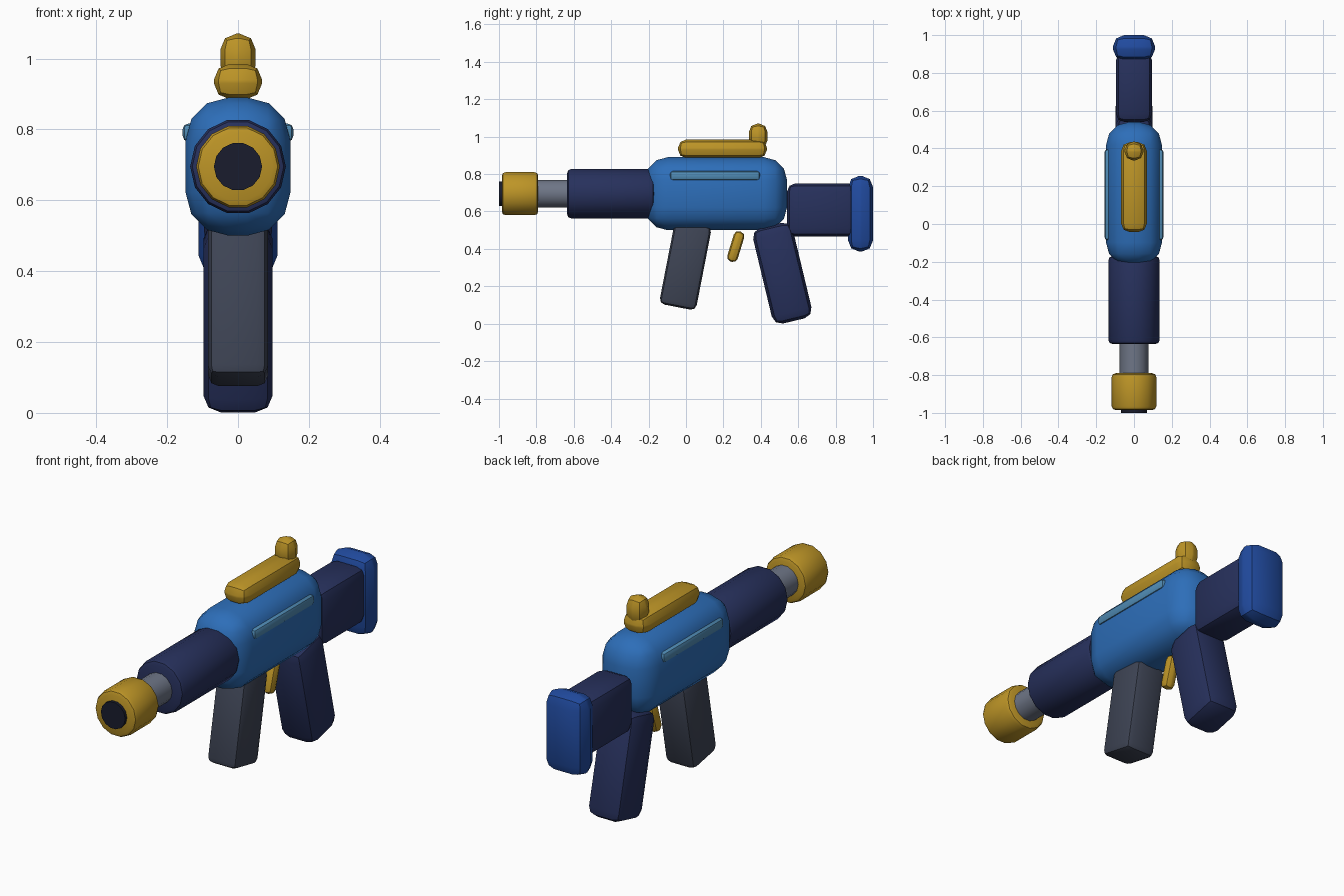
import bpy
from math import radians, pi

if "Cube" in bpy.data.objects:
    bpy.data.objects.remove(bpy.data.objects["Cube"])


def material(name, rgb):
    m = bpy.data.materials.new(name)
    m.diffuse_color = (*rgb, 1)
    m.use_nodes = True
    m.node_tree.nodes["Principled BSDF"].inputs["Base Color"].default_value = m.diffuse_color
    return m


BLUE = material("blue", (0.026, 0.156, 0.485))
DEEP_BLUE = material("deep_blue", (0.015, 0.07, 0.35))
NAVY = material("navy", (0.02, 0.03, 0.107))
GOLD = material("gold", (0.51, 0.30, 0.02))
PALE_BLUE = material("pale_blue", (0.08, 0.26, 0.46))
STEEL = material("steel", (0.156, 0.18, 0.24))
SLATE = material("slate", (0.048, 0.058, 0.09))
BLACK = material("black", (0.01, 0.012, 0.026))


def finish(name, mat, bevel, segments):
    ob = bpy.context.object
    ob.name = name
    ob.data.materials.append(mat)
    if bevel:
        mod = ob.modifiers.new("bevel", 'BEVEL')
        mod.width, mod.segments = bevel, segments
        mod.limit_method = 'ANGLE'
        mod.angle_limit = radians(40)
        bpy.ops.object.modifier_apply(modifier=mod.name)
    bpy.ops.object.shade_smooth_by_angle(angle=radians(35))
    return ob


def box(name, loc, size, mat, bevel, segments=2, tilt=0):
    bpy.ops.mesh.primitive_cube_add(size=1, location=loc)
    ob = bpy.context.object
    ob.scale = size
    bpy.ops.object.transform_apply(location=False, rotation=False, scale=True)
    ob.rotation_euler.x = radians(tilt)
    return finish(name, mat, bevel, segments)


def tube(name, y0, y1, radius, mat, bevel=0):
    # 14-sided cylinder along y, with corners on the left and right
    bpy.ops.mesh.primitive_cylinder_add(vertices=14, radius=radius, depth=y1 - y0,
                                        location=(0, (y0 + y1) / 2, 0.695),
                                        rotation=(pi / 2, 0, 0))
    ob = bpy.context.object
    bpy.ops.object.transform_apply(location=False, rotation=True, scale=False)
    ob.rotation_euler.y = pi / 2
    return finish(name, mat, bevel, 2)


# Main body
box("body", (0, 0.16, 0.695), (0.296, 0.76, 0.39), BLUE, 0.122, 3)

# Front barrel assembly
tube("handguard", -0.635, -0.17, 0.135, NAVY, 0.02)
tube("barrel", -0.82, -0.6, 0.076, STEEL)
tube("muzzle", -0.985, -0.79, 0.118, GOLD, 0.02)
tube("bore", -1.0, -0.95, 0.068, BLACK)

# Sight rail and rear sight
box("sight_rail", (0, 0.195, 0.935), (0.136, 0.476, 0.1), GOLD, 0.045)
box("rear_sight", (0, 0.386, 1.003), (0.1, 0.1, 0.134), GOLD, 0.045)

# Side strips
for side, s in (("left", -1), ("right", 1)):
    box(side + "_strip", (s * 0.138, 0.155, 0.791), (0.036, 0.48, 0.05), PALE_BLUE, 0.015)

# Grips and trigger
box("magazine", (0, -0.003, 0.312), (0.168, 0.2, 0.455), SLATE, 0.03, tilt=-11)
box("rear_grip", (0, 0.515, 0.27), (0.196, 0.218, 0.525), NAVY, 0.05, tilt=13.5)
box("trigger", (0, 0.266, 0.412), (0.06, 0.058, 0.168), GOLD, 0.025, tilt=-17)

# Shoulder stock
box("stock", (0, 0.725, 0.608), (0.192, 0.37, 0.285), NAVY, 0.045)
box("butt_plate", (0, 0.933, 0.588), (0.224, 0.134, 0.405), DEEP_BLUE, 0.06)
